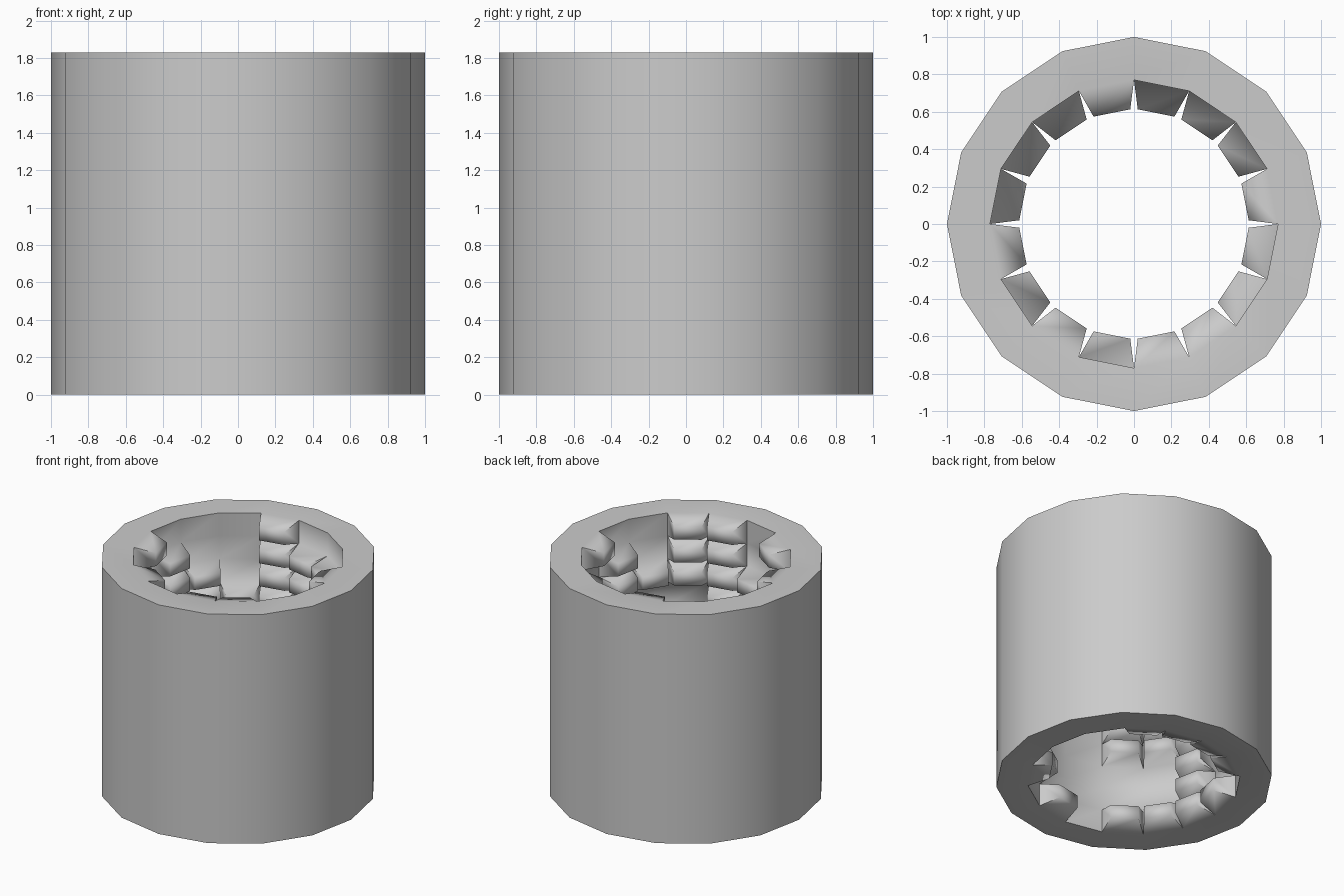
import bpy, bmesh, math

if "Cube" in bpy.data.objects:
    bpy.data.objects.remove(bpy.data.objects["Cube"])

SIDES, ROWS = 16, 10
R_OUT, R_IN, H = 1.0, 0.77, 1.83
DEPTH = 0.15                      # how far each block stands into the bore
STEP = 2 * math.pi / SIDES

# Raised blocks on the bore, one string per facet, read from top to bottom
PATTERN = [
    "1000110100", "0110010110", "0100110011", "0110101101",
    "1111001011", "0001101001", "0011010110", "0110110101",
    "1000111111", "0101011001", "1000111001", "0011000000",
    "1111010001", "1110011010", "0010110101", "0110101100",
]

bm = bmesh.new()


def point(r, k, z):
    a = k % SIDES * STEP
    return bm.verts.new((r * math.cos(a), r * math.sin(a), z))


# Rings of vertices: outer wall bottom and top, bore at every row line
outer = [[point(R_OUT, k, z) for k in range(SIDES)] for z in (0, H)]
inner = [[point(R_IN, k, H * j / ROWS) for k in range(SIDES)] for j in range(ROWS + 1)]


def band(lower, upper, k):
    n = (k + 1) % SIDES
    return bm.faces.new((lower[k], lower[n], upper[n], upper[k]))


for k in range(SIDES):
    # Outer wall and flat rims
    band(outer[0], outer[1], k)
    band(inner[0], outer[0], k)
    band(outer[1], inner[ROWS], k)

    # Bore facets, with a tapered block wherever the pattern is marked
    mid = (k + 0.5) * STEP
    normal = (math.cos(mid), math.sin(mid))
    tangent = (-normal[1], normal[0])
    apothem = R_IN * math.cos(STEP / 2) - DEPTH
    for j in range(ROWS):
        n = (k + 1) % SIDES
        base = [inner[j + 1][k], inner[j + 1][n], inner[j][n], inner[j][k]]
        if PATTERN[k][ROWS - 1 - j] == "0":
            bm.faces.new(base)
            continue
        z0, z1 = H * j / ROWS + 0.04, H * (j + 1) / ROWS - 0.04
        cap = []
        for s, z in ((-0.1, z1), (0.1, z1), (0.1, z0), (-0.1, z0)):
            cap.append(bm.verts.new((apothem * normal[0] + s * tangent[0],
                                     apothem * normal[1] + s * tangent[1], z)))
        bm.faces.new(cap)
        for i in range(4):
            m = (i + 1) % 4
            bm.faces.new((base[i], base[m], cap[m], cap[i]))

bmesh.ops.recalc_face_normals(bm, faces=bm.faces)
mesh = bpy.data.meshes.new("coded_sleeve")
bm.to_mesh(mesh)
bm.free()

sleeve = bpy.data.objects.new("coded_sleeve", mesh)
bpy.context.collection.objects.link(sleeve)
bpy.context.view_layer.objects.active = sleeve
sleeve.select_set(True)
bpy.ops.object.shade_smooth_by_angle(angle=math.radians(80))
